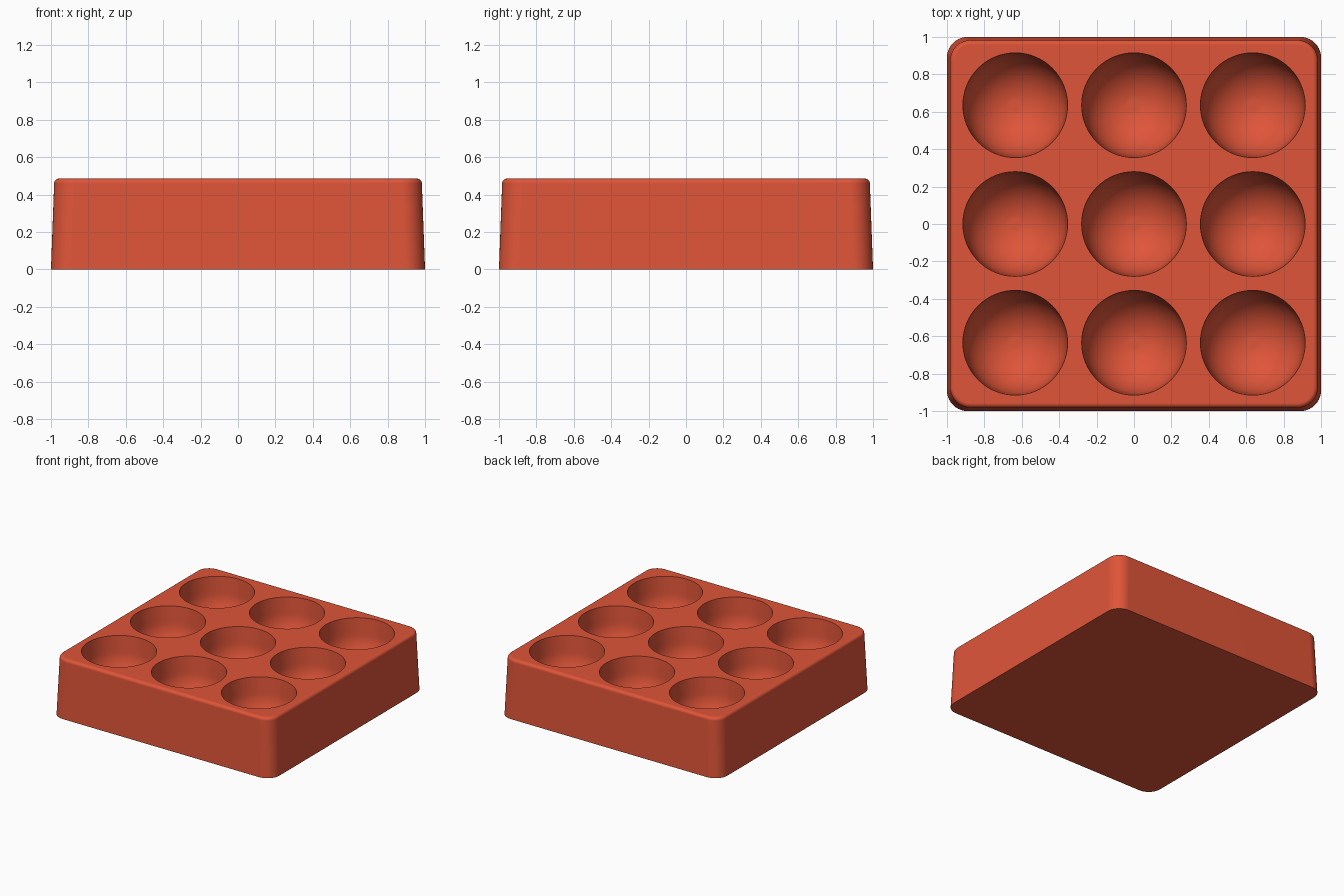
import bpy
import bmesh
from math import sin, cos, pi, radians

cube = bpy.data.objects.get("Cube")
if cube:
    bpy.data.objects.remove(cube, do_unlink=True)

HEIGHT = 0.485
PITCH = 0.635
RIM = 0.28       # well radius at the top
BOWL = 0.272     # radius of the rounded well bottom
DEPTH = 0.39
FILLET = 0.025

red = bpy.data.materials.new("warm red")
red.use_nodes = True
red.diffuse_color = (0.74, 0.09, 0.04, 1)
red.node_tree.nodes["Principled BSDF"].inputs["Base Color"].default_value = red.diffuse_color


def loft(bm, rings):
    """Skin a stack of closed rings, bottom to top, and cap both ends."""
    rows = [[bm.verts.new(p) for p in ring] for ring in rings]
    n = len(rows[0])
    for low, high in zip(rows, rows[1:]):
        for i in range(n):
            j = (i + 1) % n
            bm.faces.new((low[i], low[j], high[j], high[i]))
    bm.faces.new(rows[0][::-1])
    bm.faces.new(rows[-1])


def rounded_square(half, radius, z, steps=10):
    points = []
    for corner in range(4):
        mid = (corner + 0.5) * pi / 2
        cx = (half - radius) * (1 if cos(mid) > 0 else -1)
        cy = (half - radius) * (1 if sin(mid) > 0 else -1)
        for s in range(steps + 1):
            a = (corner + s / steps) * pi / 2
            points.append((cx + radius * cos(a), cy + radius * sin(a), z))
    return points


def circle(x, y, radius, z, n=64):
    return [(x + radius * cos(2 * pi * i / n), y + radius * sin(2 * pi * i / n), z)
            for i in range(n)]


def make_object(name, bm):
    mesh = bpy.data.meshes.new(name)
    bm.to_mesh(mesh)
    bm.free()
    mesh.materials.append(red)
    obj = bpy.data.objects.new(name, mesh)
    bpy.context.collection.objects.link(obj)
    return obj


# Tray block: slightly drafted sides, rounded corners, soft top edge
rings = [rounded_square(1.0, 0.11, 0)]
for s in range(7):
    a = s / 6 * pi / 2
    inset = FILLET * (1 - cos(a))
    rings.append(rounded_square(0.983 - inset, 0.11 - inset,
                                HEIGHT - FILLET + FILLET * sin(a)))
bm = bmesh.new()
loft(bm, rings)
tray = make_object("tray", bm)

# Nine round-bottomed wells, each a tapered wall above a hemisphere
floor = HEIGHT - DEPTH
profile = [(BOWL * sin(a), floor + BOWL * (1 - cos(a)))
           for a in (pi / 2 * s / 16 for s in range(1, 17))]
profile += [(RIM, HEIGHT), (RIM, HEIGHT + 0.1)]
bm = bmesh.new()
for x in (-PITCH, 0, PITCH):
    for y in (-PITCH, 0, PITCH):
        loft(bm, [circle(x, y, r, z) for r, z in profile])
cutter = make_object("well_cutter", bm)
cutter.hide_render = True

cut = tray.modifiers.new("wells", 'BOOLEAN')
cut.operation = 'DIFFERENCE'
cut.solver = 'EXACT'
cut.object = cutter

bpy.ops.object.select_all(action='DESELECT')
tray.select_set(True)
bpy.context.view_layer.objects.active = tray
bpy.ops.object.modifier_apply(modifier=cut.name)
bpy.data.objects.remove(cutter, do_unlink=True)

# Smooth curves with crisp rims and a flat top
bpy.ops.object.shade_smooth_by_angle(angle=radians(35))
weighted = tray.modifiers.new("flat_top_normals", 'WEIGHTED_NORMAL')
weighted.keep_sharp = True
